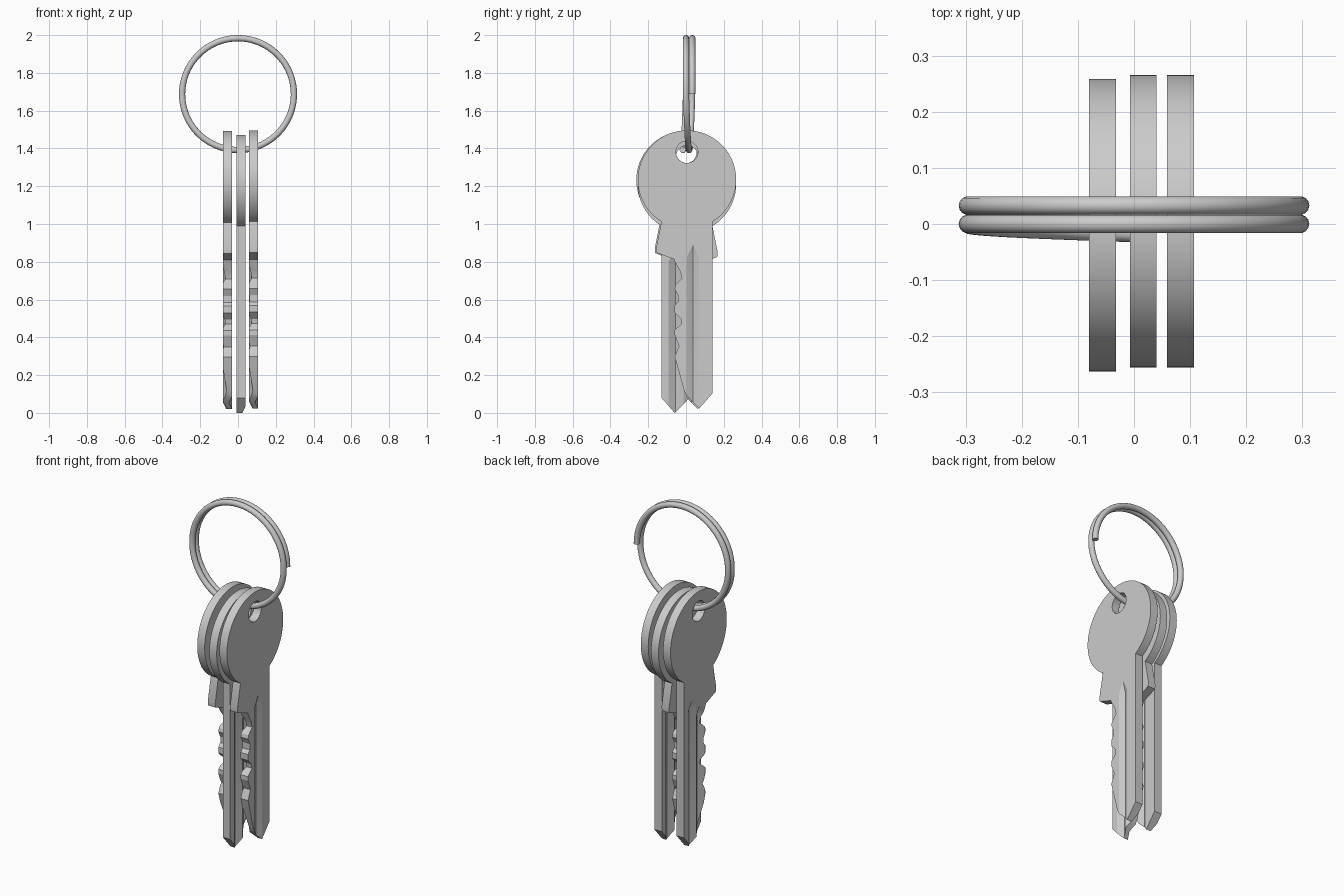
import bpy, bmesh, math
from mathutils import Vector

if "Cube" in bpy.data.objects:
    bpy.data.objects.remove(bpy.data.objects["Cube"])

steel = bpy.data.materials.new("brushed steel")
steel.use_nodes = True
steel.diffuse_color = (0.6, 0.6, 0.6, 1)
steel.node_tree.nodes["Principled BSDF"].inputs["Base Color"].default_value = (0.6, 0.6, 0.6, 1)

THICK = 0.048
HALF = THICK / 2


def loft(name, sections):
    """Closed solid between cross-sections that have equal point counts."""
    bm = bmesh.new()
    rings = [[bm.verts.new(p) for p in s] for s in sections]
    bm.faces.new(rings[0])
    bm.faces.new(rings[-1])
    for a, b in zip(rings, rings[1:]):
        for i in range(len(a)):
            j = (i + 1) % len(a)
            bm.faces.new((a[i], a[j], b[j], b[i]))
    bmesh.ops.recalc_face_normals(bm, faces=bm.faces)
    mesh = bpy.data.meshes.new(name)
    bm.to_mesh(mesh)
    bm.free()
    mesh.materials.append(steel)
    ob = bpy.data.objects.new(name, mesh)
    bpy.context.collection.objects.link(ob)
    return ob


def activate(ob):
    bpy.ops.object.select_all(action='DESELECT')
    ob.select_set(True)
    bpy.context.view_layer.objects.active = ob


def cut(ob, cutter):
    mod = ob.modifiers.new("cut", 'BOOLEAN')
    mod.object = cutter
    mod.solver = 'EXACT'
    activate(ob)
    bpy.ops.object.modifier_apply(modifier=mod.name)
    bpy.data.objects.remove(cutter)


def circle(cy, cz, r, start, end, n):
    angles = [math.radians(start + (end - start) * i / n) for i in range(n + 1)]
    return [(cy + r * math.cos(a), cz + r * math.sin(a)) for a in angles]


def slab(name, outline, half):
    return loft(name, [[(x, y, z) for y, z in outline] for x in (-half, half)])


def groove(side, y, half_width, depth, low, top):
    """V-shaped cutter on one face, running out to a point at the top."""
    def section(z, shift):
        inner = side * (HALF - depth + shift)
        outer = side * (HALF + depth + shift)
        return [(inner, y, z), (outer, y + 2 * half_width, z), (outer, y - 2 * half_width, z)]
    return loft("groove_cutter", [section(-0.1, 0), section(low, 0), section(top, depth)])


# Key outline: round head, shoulder, toothed edge, pointed tip, straight back
teeth = [(-.065, .80), (-.035, .745), (-.027, .71), (-.06, .675), (-.065, .655),
         (-.048, .62), (-.048, .585), (-.065, .565), (-.065, .53), (-.032, .495),
         (-.028, .47), (-.065, .435), (-.065, .41), (-.042, .35), (-.065, .295),
         (-.055, .26), (-.015, .115), (0, .085)]
shoulder = [(-.163, .87), (-.16, .845), (-.068, .81)]
tip = [(.065, .02), (.135, .10)]
head = circle(0, 1.232, 0.2605, -58.8, 238.8, 56)
key = slab("left_key", head + shoulder + teeth + tip, HALF)

# Ring hole and milled grooves
cut(key, slab("hole_cutter", circle(0, 1.378, 0.058, 0, 360, 32)[:-1], 0.1))
cut(key, groove(1, 0.032, 0.033, 0.016, 0.82, 0.885))
cut(key, groove(-1, 0.06, 0.037, 0.02, 0.82, 0.885))
cut(key, groove(-1, -0.015, 0.034, 0.02, 0.77, 0.83))
activate(key)
bpy.ops.object.shade_smooth_by_angle(angle=math.radians(20))

# Three keys, the middle one turned around
key.location = (0.083, 0.005, 0.003)
for name, place, turn in (("middle_key", (0.0165, 0.005, -0.02), math.pi),
                          ("right_key", (-0.056, -0.0025, 0), 0)):
    other = bpy.data.objects.new(name, key.data)
    bpy.context.collection.objects.link(other)
    other.location = place
    other.rotation_euler.z = turn

# Split ring: a wire coil that steps forward along its lower half
WIRE, RADIUS, PITCH = 0.0165, 0.296, 0.033
STEPS, SIDES = 140, 14
sections = []
for i in range(STEPS + 1):
    deg = 635 * i / STEPS
    a = math.radians(deg)
    turns, rest = divmod(deg, 360)
    y = PITCH * (1 - turns - max(0, rest - 180) / 180)
    out = Vector((math.cos(a), 0, math.sin(a)))
    centre = Vector((0, y, 1.6875)) + out * RADIUS
    sections.append([centre + WIRE * (out * math.cos(t) + Vector((0, math.sin(t), 0)))
                     for t in (2 * math.pi * k / SIDES for k in range(SIDES))])
ring = loft("split_ring", sections)
activate(ring)
bpy.ops.object.shade_smooth_by_angle(angle=math.radians(40))
